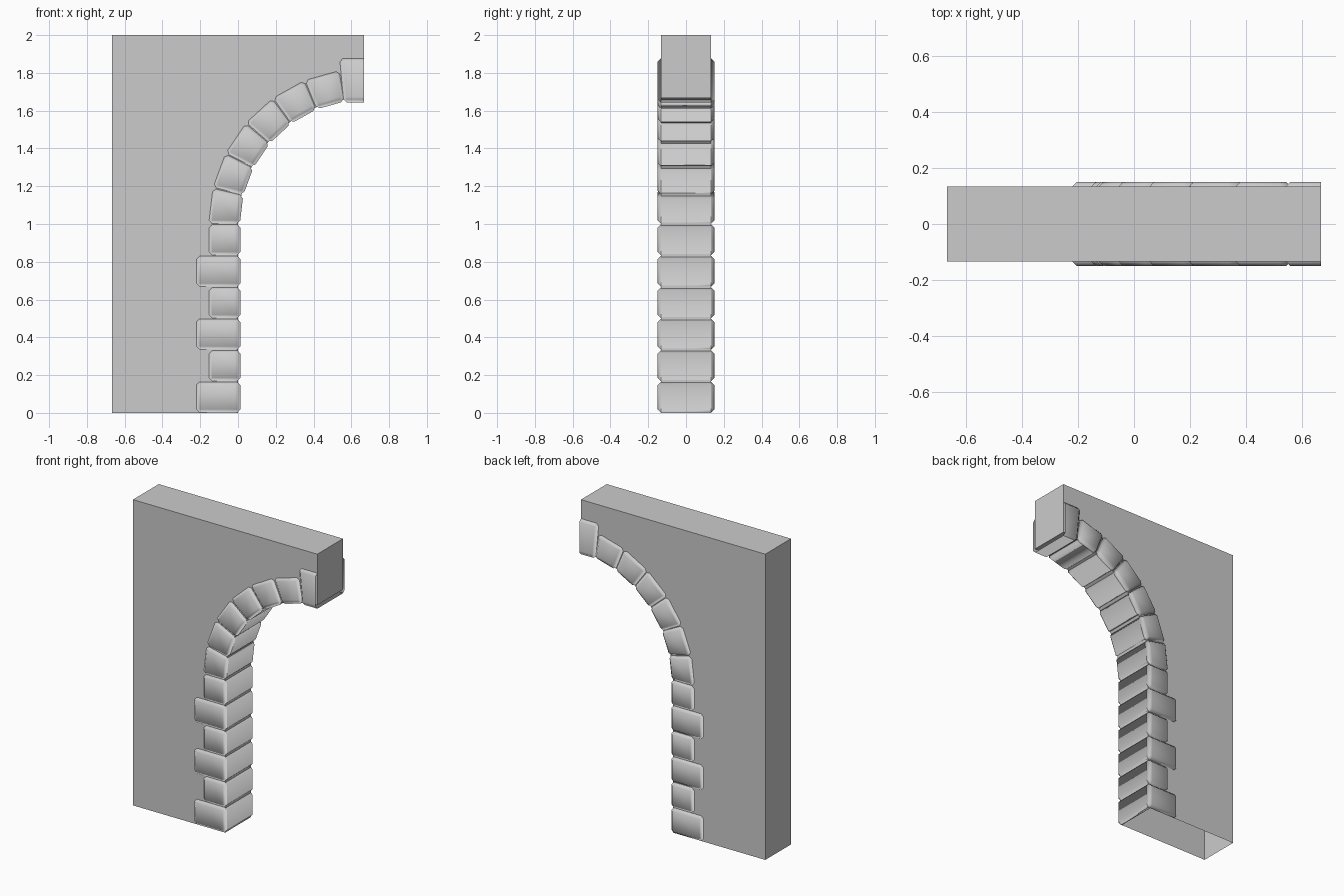
import bpy, bmesh
from math import sin, cos, radians
from mathutils import Vector

if "Cube" in bpy.data.objects:
    bpy.data.objects.remove(bpy.data.objects["Cube"])

W, H, D = 0.667, 2.0, 0.133      # wall half width, height, half depth
SD = 0.15                        # stone half depth
SPRING = 1.0                     # height where the arch starts


def prism(profile, half):
    """Extrude an x-z outline through y."""
    bm = bmesh.new()
    a = [bm.verts.new((x, -half, z)) for x, z in profile]
    b = [bm.verts.new((x, half, z)) for x, z in profile]
    bm.faces.new(a)
    bm.faces.new(b[::-1])
    n = len(profile)
    for i in range(n):
        bm.faces.new((a[i], b[i], b[(i + 1) % n], a[(i + 1) % n]))
    bmesh.ops.recalc_face_normals(bm, faces=bm.faces)
    return bm


def finish(name, bm):
    me = bpy.data.meshes.new(name)
    bm.to_mesh(me)
    bm.free()
    ob = bpy.data.objects.new(name, me)
    bpy.context.collection.objects.link(ob)
    return ob


def cut(bm, co, no, clear=False):
    bmesh.ops.bisect_plane(bm, geom=bm.verts[:] + bm.edges[:] + bm.faces[:],
                           plane_co=co, plane_no=no, clear_outer=clear)


def arc(r, deg):
    a = radians(deg)
    return (W - r * cos(a), SPRING + r * sin(a))


def stone(name, quad):
    """Bevelled block; quad = inner a, inner b, outer b, outer a. Hidden core is removed."""
    bm = prism(quad, SD)
    bmesh.ops.bevel(bm, geom=bm.edges[:], offset=0.017, segments=1,
                    affect='EDGES', profile=0.5)
    for f in bm.faces:
        f.smooth = True
    ia, ib, ob_, oa = [Vector((x, 0, z)) for x, z in quad]
    edge = (ib - ia).normalized()
    inward = Vector((-edge.z, 0, edge.x))
    if inward.dot(oa - ia) < 0:
        inward = -inward
    base = ia + inward * 0.03
    cut(bm, (0, D, 0), (0, 1, 0))
    cut(bm, (0, -D, 0), (0, 1, 0))
    cut(bm, base, inward)
    cut(bm, (W, 0, 0), (1, 0, 0), True)
    hidden = [f for f in bm.faces
              if abs(f.calc_center_median().y) < D - 1e-4
              and (f.calc_center_median() - base).dot(inward) > 1e-4]
    bmesh.ops.delete(bm, geom=hidden, context='FACES')
    finish(name, bm)


# Wall with half arch opening, open underneath
outline = [(-W, 0), (0, 0)] + [arc(W, 90 * i / 24) for i in range(25)] + [(W, H), (-W, H)]
bm = prism(outline, D)
bottom = [f for f in bm.faces if f.calc_center_median().z < 1e-4]
bmesh.ops.delete(bm, geom=bottom, context='FACES')
finish("wall", bm)

# Jamb stones, alternately long and short
step = SPRING / 6
for i in range(6):
    back = -0.22 if i % 2 == 0 else -0.153
    z0, z1 = i * step + 0.002, (i + 1) * step - 0.002
    stone(f"jamb_stone_{i + 1}", [(0.012, z0), (0.012, z1), (back, z1), (back, z0)])

# Wedge stones around the arch
for i in range(6):
    a, b = i * 13.5 + 0.2, (i + 1) * 13.5 - 0.2
    stone(f"arch_stone_{i + 1}", [arc(0.657, a), arc(0.657, b), arc(0.822, b), arc(0.822, a)])

# Keystone, cut at the middle of the arch
stone("keystone", [(0.56, 1.643), (2 * W - 0.56, 1.643), (2 * W - 0.538, 1.876), (0.538, 1.876)])
